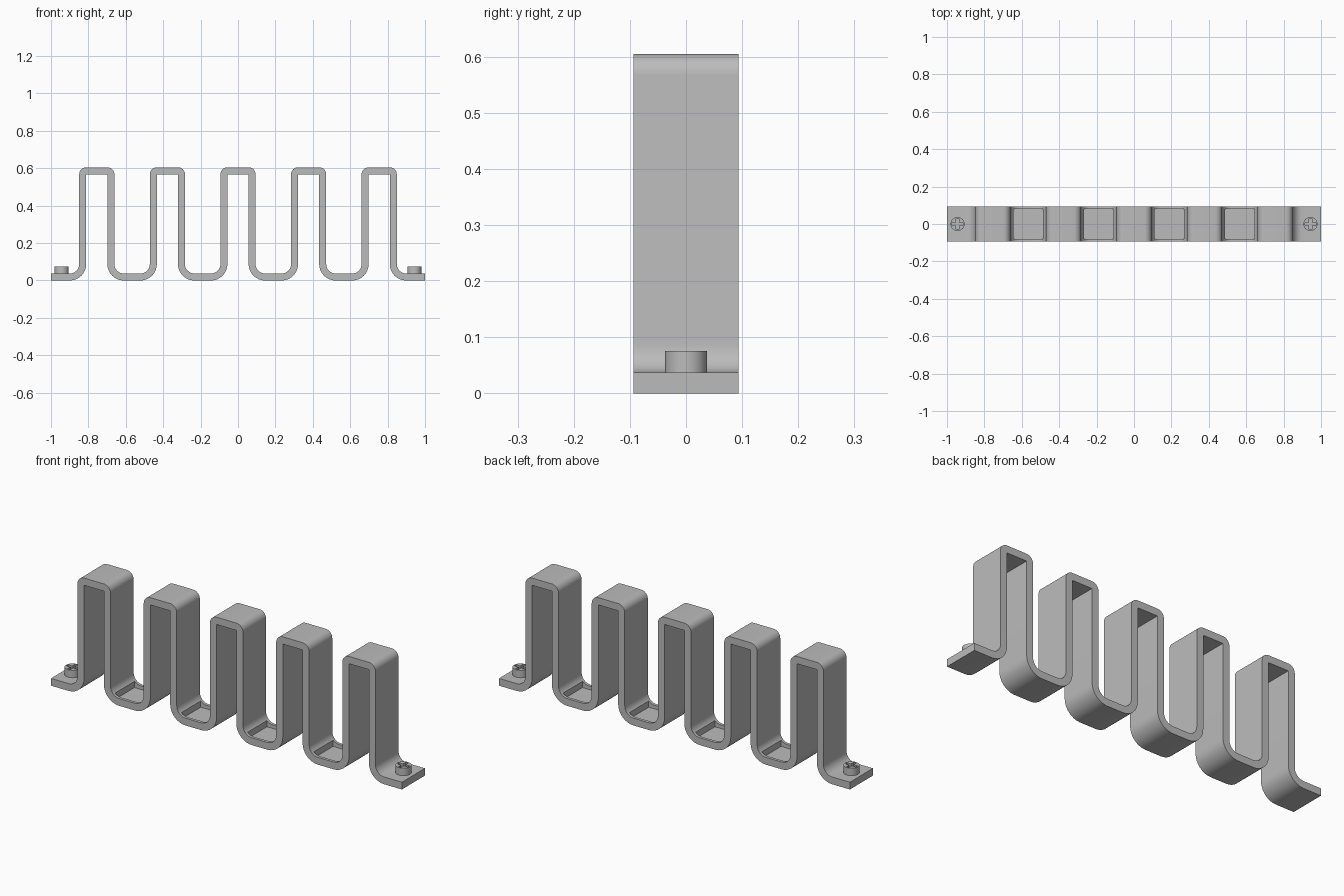
import bpy
import bmesh
from math import radians, pi
from mathutils import Vector, Matrix

if "Cube" in bpy.data.objects:
    bpy.data.objects.remove(bpy.data.objects["Cube"], do_unlink=True)

T = 0.0375          # strip thickness
H = 0.605           # overall height
HALF_Y = 0.094      # half depth of the strip
OUT = 0.094         # half width of a fin, outside
INN = OUT - T       # half width of a fin, inside
PITCH = 0.3775
BEND = 0.05         # inner radius of the lower bends
SCREW_X = 0.943

grey = bpy.data.materials.new("brushed grey")
grey.use_nodes = True
COLOUR = (0.5, 0.5, 0.5, 1)
grey.diffuse_color = COLOUR
grey.node_tree.nodes["Principled BSDF"].inputs["Base Color"].default_value = COLOUR


def make_object(name, bm):
    bmesh.ops.recalc_face_normals(bm, faces=bm.faces)
    mesh = bpy.data.meshes.new(name)
    bm.to_mesh(mesh)
    bm.free()
    mesh.materials.append(grey)
    obj = bpy.data.objects.new(name, mesh)
    bpy.context.collection.objects.link(obj)
    return obj


def add_box(bm, centre, size):
    bmesh.ops.create_cube(bm, size=1, matrix=Matrix.Translation(centre) @ Matrix.Diagonal((*size, 1)))


def cut(obj, cutter):
    """Subtract the cutter from the object, then remove the cutter."""
    mod = obj.modifiers.new("cut", 'BOOLEAN')
    mod.operation = 'DIFFERENCE'
    mod.solver = 'EXACT'
    mod.object = cutter
    cutter.hide_render = True
    bpy.ops.object.select_all(action='DESELECT')
    bpy.context.view_layer.objects.active = obj
    obj.select_set(True)
    bpy.ops.object.modifier_apply(modifier=mod.name)
    bpy.data.objects.remove(cutter, do_unlink=True)
    bpy.ops.object.shade_smooth_by_angle(angle=radians(30))


def rounded(corners, steps=8):
    """Turn (x, z, radius) right-angle corners into a filleted outline."""
    points = []
    for i, (x, z, r) in enumerate(corners):
        p = Vector((x, z))
        if r == 0:
            points.append(p)
            continue
        a = (Vector(corners[i - 1][:2]) - p).normalized()
        b = (Vector(corners[(i + 1) % len(corners)][:2]) - p).normalized()
        centre = p + (a + b) * r
        for k in range(steps + 1):
            turn = Matrix.Rotation(pi / 2 * k / steps * (1 if a.cross(b) < 0 else -1), 2)
            points.append(centre + turn @ (-b * r))
    return points


# Bent strip: upper outline left to right, lower outline back again
fins = [PITCH * n for n in range(-2, 3)]
upper, lower = [(-1, T, 0)], [(-1, 0, 0)]
for c in fins:
    upper += [(c - OUT, T, BEND), (c - OUT, H, T), (c + OUT, H, T), (c + OUT, T, BEND)]
    lower += [(c - INN, 0, BEND + T), (c - INN, H - T, 0), (c + INN, H - T, 0), (c + INN, 0, BEND + T)]
upper.append((1, T, 0))
lower.append((1, 0, 0))

bm = bmesh.new()
outline = [bm.verts.new((p.x, -HALF_Y, p.y)) for p in rounded(upper + lower[::-1])]
face = bm.faces.new(outline)
extruded = bmesh.ops.extrude_face_region(bm, geom=[face])["geom"]
bmesh.ops.translate(bm, vec=(0, 2 * HALF_Y, 0),
                    verts=[g for g in extruded if isinstance(g, bmesh.types.BMVert)])
strip = make_object("bent_strip", bm)

# Shallow square pockets in the valley floors
bm = bmesh.new()
for left, right in zip(fins, fins[1:]):
    add_box(bm, ((left + right) / 2, 0, 0.069), (0.158, 0.158, 0.1))
cut(strip, make_object("pocket_cutter", bm))

# Cross-head screws on both feet
for side, label in ((-1, "right"), (1, "left")):
    bm = bmesh.new()
    bmesh.ops.create_cone(bm, cap_ends=True, segments=32, radius1=T, radius2=T, depth=0.04,
                          matrix=Matrix.Translation((side * SCREW_X, 0, 0.056)))
    screw = make_object(label + "_screw", bm)
    for size in ((0.06, 0.015, 0.04), (0.015, 0.06, 0.04)):
        bm = bmesh.new()
        add_box(bm, (side * SCREW_X, 0, 0.081), size)
        cut(screw, make_object("slot_cutter", bm))
